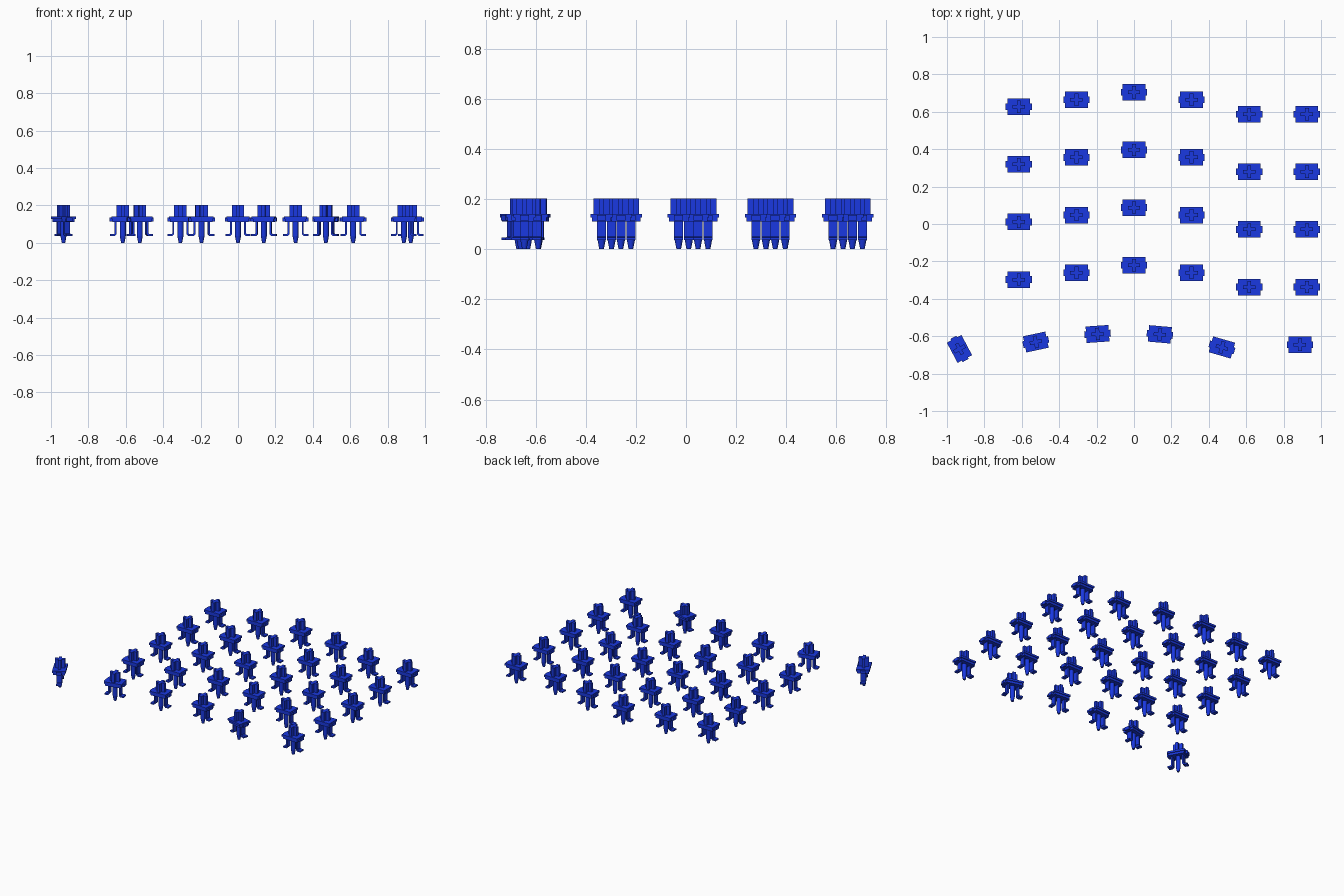
import bpy, bmesh, math
from mathutils import Matrix

if "Cube" in bpy.data.objects:
    bpy.data.objects.remove(bpy.data.objects["Cube"])

mat = bpy.data.materials.new("blue_plastic")
mat.diffuse_color = (0.01, 0.04, 0.75, 1)
mat.use_nodes = True
mat.node_tree.nodes["Principled BSDF"].inputs["Base Color"].default_value = mat.diffuse_color

def prism(bm, pts, depth, axis):
    """Extrude a closed outline: axis 'z' = (x,y) from depth[0] to depth[1], axis 'y' = (x,z)."""
    rings = []
    for d in depth:
        rings.append([bm.verts.new((a, b, d) if axis == 'z' else (a, d, b)) for a, b in pts])
    lo, hi = rings
    bm.faces.new(lo)
    bm.faces.new(hi)
    n = len(pts)
    for i in range(n):
        bm.faces.new((lo[i], lo[(i + 1) % n], hi[(i + 1) % n], hi[i]))

def box(bm, x, y, z):
    prism(bm, [(x[0], y[0]), (x[1], y[0]), (x[1], y[1]), (x[0], y[1])], z, 'z')

def stem_mesh():
    bm = bmesh.new()
    # cross-shaped post
    L, a, b = 0.033, 0.0095, 0.0105
    quarter = [(L, a), (b, a), (b, L)]
    cross = quarter + [(-x, y) for x, y in reversed(quarter)]
    cross += [(-x, -y) for x, y in cross]
    prism(bm, cross, (0.138, 0.202), 'z')
    # shoulder plate: thin lip over a slightly smaller block, with side rails
    box(bm, (-0.061, 0.061), (-0.044, 0.044), (0.126, 0.140))
    box(bm, (-0.056, 0.056), (-0.038, 0.038), (0.110, 0.126))
    for s in (-1, 1):
        box(bm, sorted((s * 0.050, s * 0.070)), (-0.018, 0.018), (0.114, 0.136))
        # hooked leg with an outward foot
        leg = [(0.033, 0.112), (0.033, 0.046), (0.043, 0.036), (0.068, 0.036),
               (0.068, 0.046), (0.047, 0.046), (0.043, 0.051), (0.043, 0.112)]
        prism(bm, [(s * x, z) for x, z in leg], (-0.018, 0.018), 'y')
    # centre pole with tapered tip
    for r1, r2, z1, z2 in ((0.016, 0.016, 0.036, 0.112), (0.009, 0.016, 0.0, 0.036)):
        bmesh.ops.create_cone(bm, cap_ends=True, segments=16, radius1=r1, radius2=r2,
                              depth=z2 - z1, matrix=Matrix.Translation((0, 0, (z1 + z2) / 2)))
    bmesh.ops.recalc_face_normals(bm, faces=bm.faces[:])
    me = bpy.data.meshes.new("switch_stem")
    bm.to_mesh(me)
    bm.free()
    me.materials.append(mat)
    return me

mesh = stem_mesh()

def place(name, x, y, deg=0):
    ob = bpy.data.objects.new(name, mesh)
    ob.location = (x, y, 0)
    ob.rotation_euler.z = math.radians(deg)
    bpy.context.collection.objects.link(ob)

# staggered columns of four
for c, top in enumerate((0.627, 0.664, 0.704, 0.664, 0.587, 0.587)):
    for r in range(4):
        place(f"stem_column{c + 1}_row{r + 1}", (c - 2) * 0.308, top - r * 0.308)

# fanned thumb row
for i, (x, y, deg) in enumerate(((-0.933, -0.668, -62), (-0.525, -0.631, 12), (-0.195, -0.588, 4),
                                 (0.138, -0.590, -5), (0.470, -0.660, -16), (0.887, -0.645, 0))):
    place(f"thumb_stem_{i + 1}", x, y, deg)
